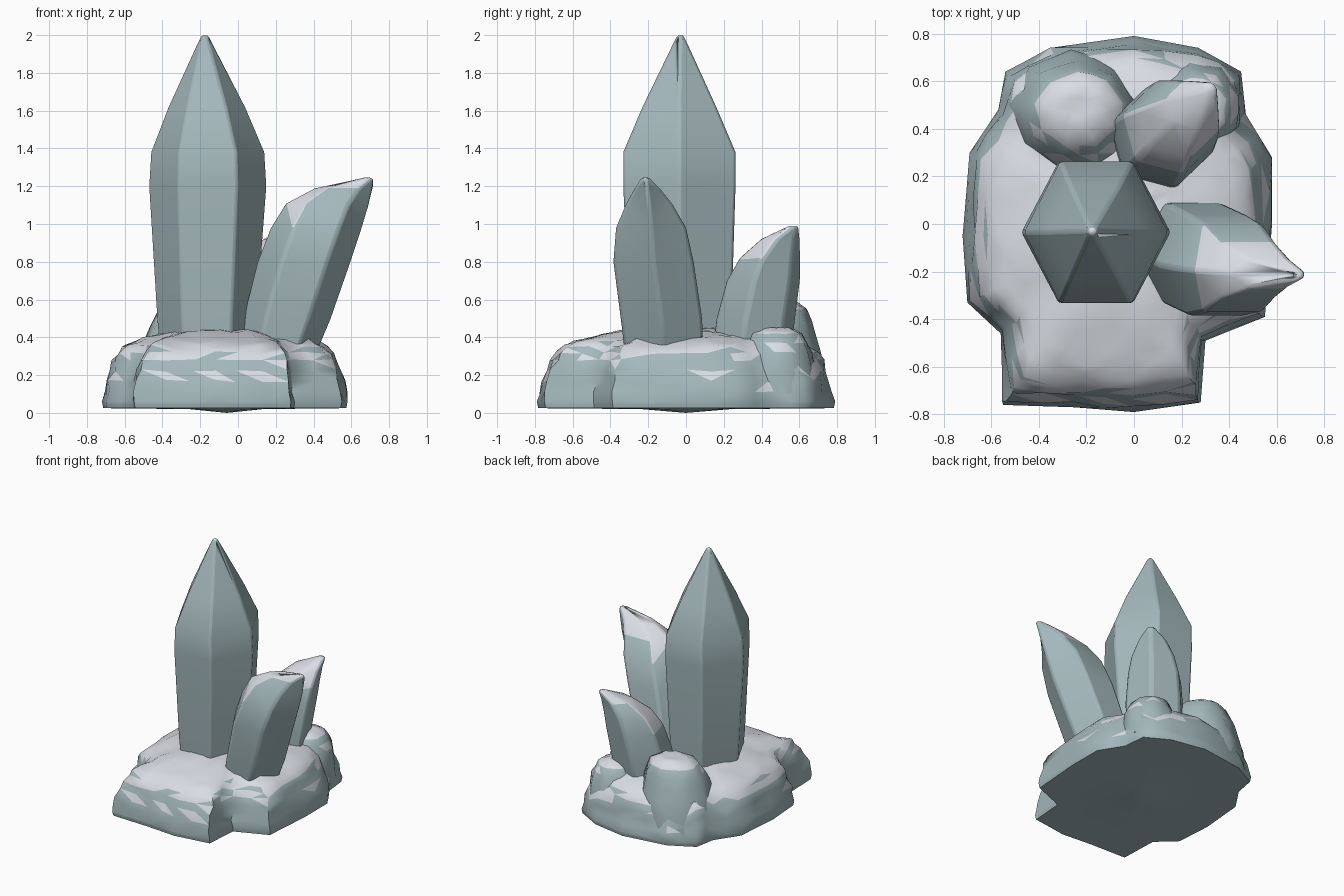
import bpy, bmesh, math, random
from mathutils import Vector

random.seed(7)
if "Cube" in bpy.data.objects:
    bpy.data.objects.remove(bpy.data.objects["Cube"], do_unlink=True)


def make_material(name, colour):
    m = bpy.data.materials.new(name)
    m.use_nodes = True
    m.diffuse_color = colour
    m.node_tree.nodes["Principled BSDF"].inputs["Base Color"].default_value = colour
    return m


ROCK = make_material("blue grey rock", (0.37, 0.48, 0.50, 1))
SNOW = make_material("pale snow", (0.70, 0.73, 0.78, 1))


def loft(name, rings, low, high, jitter=0.0, snow=0.5, bevel=0.0, smooth=40):
    """Skin closed rings of points, close both ends, snow on upward faces."""
    bm = bmesh.new()
    loops = [[bm.verts.new(p) for p in ring] for ring in rings]
    n = len(loops[0])
    for a, b in zip(loops, loops[1:]):
        for i in range(n):
            j = (i + 1) % n
            bm.faces.new((a[i], a[j], b[j], b[i]))
    for loop, centre in ((loops[0], low), (loops[-1], high)):
        c = bm.verts.new(centre)
        for i in range(n):
            bm.faces.new((loop[i], loop[(i + 1) % n], c))
    if jitter:
        # roughen the stone above its flat underside, less so in height
        bmesh.ops.subdivide_edges(bm, edges=bm.edges[:], cuts=1, use_grid_fill=True)
        for v in bm.verts:
            if v.co.z > 0.06:
                v.co += Vector([random.uniform(-jitter, jitter) * k for k in (1, 1, .6)])
    bmesh.ops.triangulate(bm, faces=bm.faces[:])
    bmesh.ops.recalc_face_normals(bm, faces=bm.faces[:])
    bm.normal_update()
    for f in bm.faces:
        f.material_index = int(f.normal.z > snow)
    me = bpy.data.meshes.new(name)
    bm.to_mesh(me)
    bm.free()
    me.materials.append(ROCK)
    me.materials.append(SNOW)
    ob = bpy.data.objects.new(name, me)
    bpy.context.collection.objects.link(ob)
    if bevel:
        mod = ob.modifiers.new("worn edges", 'BEVEL')
        mod.width = bevel
        mod.segments = 2
        mod.limit_method = 'ANGLE'
        mod.angle_limit = math.radians(25)
    bpy.ops.object.select_all(action='DESELECT')
    bpy.context.view_layer.objects.active = ob
    ob.select_set(True)
    bpy.ops.object.shade_smooth_by_angle(angle=math.radians(smooth))
    return ob


def ellipse(z, cx, cy, rx, ry, sides=6, turn=0.0):
    ring = []
    for i in range(sides):
        a = turn + math.tau * i / sides
        # stretch hexagons so that the flats reach the given depth
        k = math.sin(math.pi / 3) if sides == 6 and not turn else 1
        ring.append((cx + rx * math.cos(a), cy + ry * math.sin(a) / k, z))
    return ring


def stack(name, slices, sides=6, turn=0.0, **options):
    rings = [ellipse(*s, sides=sides, turn=turn) for s in slices]
    ends = [(s[1], s[2], s[0]) for s in (slices[0], slices[-1])]
    return loft(name, rings, *ends, **options)


# Rocky base: one outline shrunk upwards
outline = [(-.55, -.76), (-.25, -.77), (0, -.79), (.28, -.75), (.30, -.49), (.55, -.39),
           (.58, 0), (.58, .28), (.47, .46), (.45, .64), (.27, .74), (0, .79),
           (-.35, .74), (-.54, .64), (-.57, .48), (-.69, .30), (-.72, -.05),
           (-.70, -.33), (-.56, -.46)]
levels = [(.02, .3), (.025, .99), (.06, 1), (.17, .97), (.28, .915), (.355, .83),
          (.395, .68), (.43, .45), (.445, .25)]
base_rings = [[(-.06 + (x + .06) * s, y * s, z) for x, y in outline] for z, s in levels]
loft("rocky_base", base_rings, (-.06, 0, 0), (-.06, 0, .45), jitter=.013, snow=.5, smooth=60)

# Boulders along the back of the base
stack("back_boulder", [(.03, -.27, .46, .29, .28), (.25, -.25, .46, .28, .27),
                       (.43, -.24, .46, .245, .225), (.55, -.23, .48, .19, .16),
                       (.595, -.23, .49, .10, .09)],
      sides=9, turn=.2, jitter=.006, snow=.55, smooth=60)
stack("side_boulder", [(.10, .25, .49, .21, .22), (.32, .26, .48, .185, .19),
                       (.42, .26, .48, .13, .14), (.45, .26, .48, .06, .07)],
      sides=9, turn=.3, jitter=.006, snow=.5, smooth=60)

# Tall upright crystal
stack("tall_crystal", [(.25, -.16, -.03, .25, .25), (.5, -.165, -.03, .265, .27),
                       (1.2, -.16, -.035, .313, .297), (1.38, -.16, -.035, .302, .297),
                       (1.62, -.165, -.035, .205, .195), (1.96, -.175, -.03, .04, .035),
                       (2.0, -.175, -.03, .02, .015)], bevel=.07, snow=.6)

# Leaning crystal with a slanted tip
stack("leaning_crystal", [(.25, .19, -.11, .20, .205), (.5, .26, -.13, .235, .215),
                          (.8, .35, -.172, .25, .212), (.98, .415, -.185, .245, .185),
                          (1.11, .475, -.195, .225, .12), (1.19, .56, -.205, .16, .065),
                          (1.245, .69, -.215, .03, .02)], bevel=.03, snow=.5)

# Short crystal leaning to the back corner
stack("short_crystal", [(.25, .10, .34, .22, .22), (.5, .12, .37, .23, .22),
                        (.7, .155, .41, .21, .205), (.82, .19, .445, .18, .17),
                        (.92, .245, .50, .12, .11), (.99, .325, .57, .03, .03)],
      turn=math.pi / 4, bevel=.03, snow=.45)
